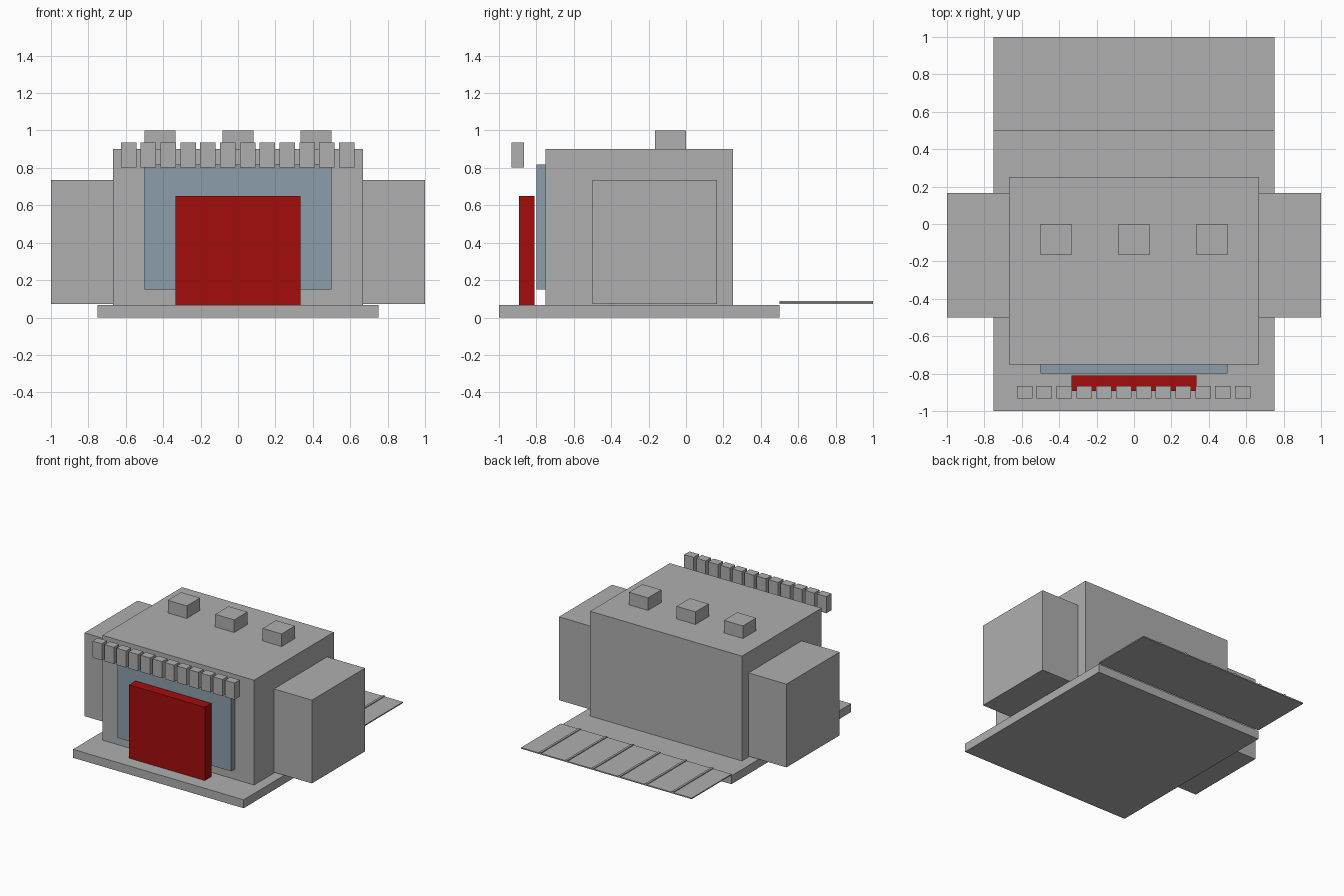
import bpy

cube = bpy.data.objects.get("Cube")
if cube:
    bpy.data.objects.remove(cube, do_unlink=True)


def material(name, rgb):
    mat = bpy.data.materials.new(name)
    mat.use_nodes = True
    color = (*rgb, 1)
    mat.diffuse_color = color
    mat.node_tree.nodes["Principled BSDF"].inputs["Base Color"].default_value = color
    return mat


grey = material("concrete grey", (0.43, 0.43, 0.43))
blue = material("glass blue", (0.26, 0.34, 0.41))
red = material("door red", (0.37, 0.004, 0.004))


def box(name, x, y, z, mat):
    """Box spanning the (low, high) ranges on each axis."""
    spans = (x, y, z)
    bpy.ops.mesh.primitive_cube_add(size=1, location=[(a + b) / 2 for a, b in spans])
    obj = bpy.context.object
    obj.name = name
    obj.scale = [b - a for a, b in spans]
    bpy.ops.object.transform_apply(location=False, rotation=False, scale=True)
    obj.data.materials.append(mat)
    return obj


def around(center, size):
    return (center - size / 2, center + size / 2)


# Ground slab and main hall
box("base_slab", (-0.75, 0.75), (-1, 0.5), (0, 0.067), grey)
box("main_hall", (-0.667, 0.667), (-0.75, 0.25), (0.067, 0.9), grey)

# Side wings
box("left_wing", (0.667, 1), (-0.5, 0.167), (0.073, 0.735), grey)
box("right_wing", (-1, -0.667), (-0.5, 0.167), (0.073, 0.735), grey)

# Glass front and entrance door
box("glass_front", (-0.5, 0.5), (-0.8, -0.75), (0.15, 0.817), blue)
box("entrance_door", (-0.333, 0.333), (-0.892, -0.81), (0.067, 0.65), red)

# Rooftop units
for i in range(3):
    box(f"roof_unit_{i + 1}", around((i - 1) * 0.417, 0.167), (-0.167, 0), (0.9, 1), grey)

# Row of sign blocks hanging ahead of the facade
for i in range(12):
    box(f"sign_block_{i + 1}", around(-0.585 + i * 0.106, 0.083),
        (-0.933, -0.867), (0.803, 0.935), grey)

# Parking lot with raised bay dividers
box("parking_lot", (-0.75, 0.75), (0.5, 1), (0.072, 0.081), grey)
for i in range(6):
    box(f"bay_divider_{i + 1}", around((i - 2.5) * 0.233, 0.017),
        (0.5, 1), (0.081, 0.088), grey)
